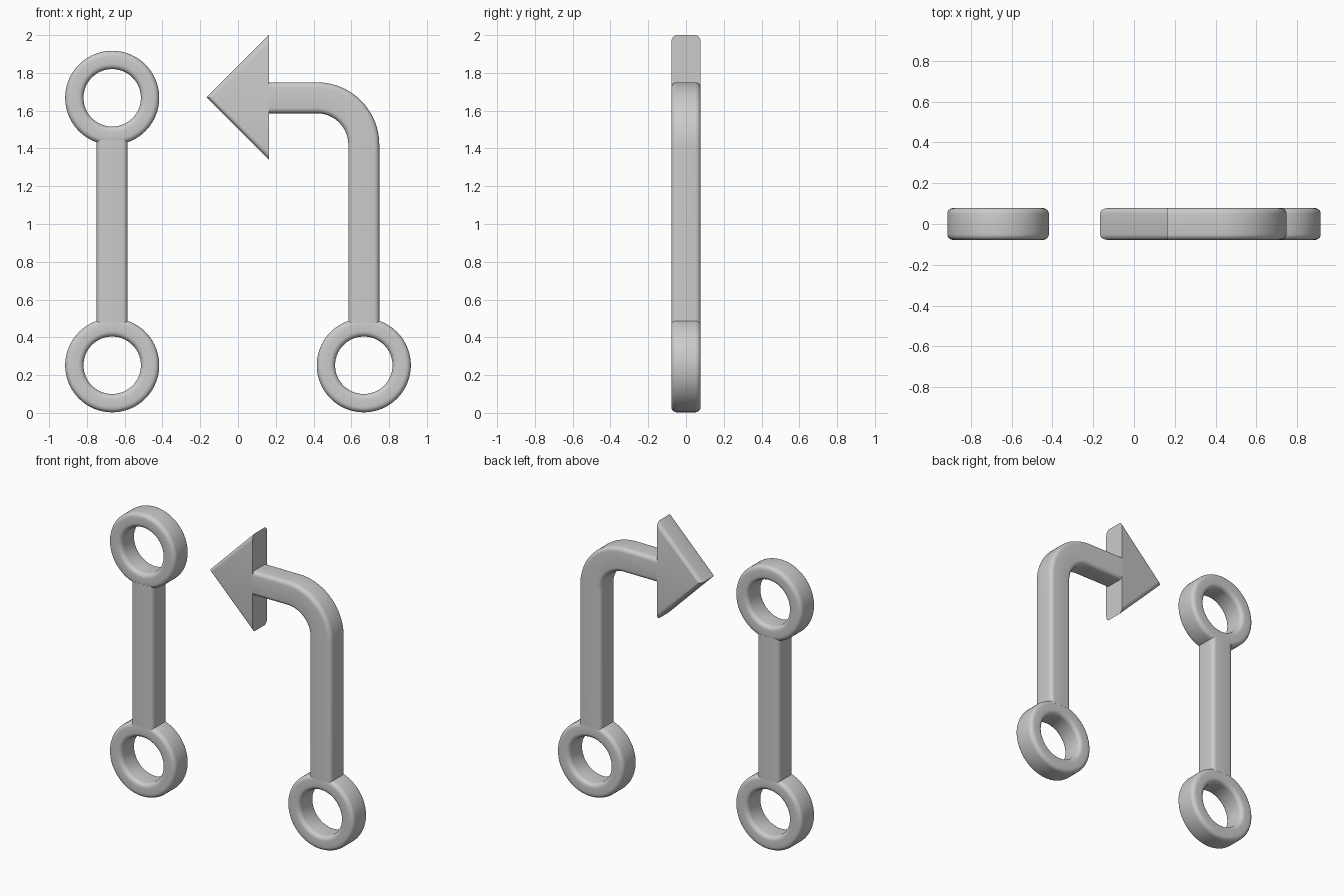
import bpy, bmesh, math

if "Cube" in bpy.data.objects:
    bpy.data.objects.remove(bpy.data.objects["Cube"])

D = 0.078      # half depth
R = 0.028      # edge rounding
X = 0.666      # column offset from centre
HW = 0.082     # half width of the bars


def rounded_rect(hw, hd, r, seg=5):
    """Cross-section points (across, depth) of a rounded rectangle."""
    pts = []
    for i, (sx, sy) in enumerate([(1, 1), (-1, 1), (-1, -1), (1, -1)]):
        for k in range(seg + 1):
            a = math.pi / 2 * (i + k / seg)
            pts.append((sx * (hw - r) + r * math.cos(a), sy * (hd - r) + r * math.sin(a)))
    return pts


def finish(name, bm):
    bmesh.ops.recalc_face_normals(bm, faces=bm.faces)
    me = bpy.data.meshes.new(name)
    bm.to_mesh(me)
    bm.free()
    ob = bpy.data.objects.new(name, me)
    bpy.context.collection.objects.link(ob)
    bpy.ops.object.select_all(action='DESELECT')
    ob.select_set(True)
    bpy.context.view_layer.objects.active = ob
    bpy.ops.object.shade_smooth_by_angle(angle=math.radians(35))
    return ob


def sweep(name, path, hw, closed=False):
    """Sweep the section along (x, z, angle) stations; angle is the across direction."""
    bm = bmesh.new()
    section = rounded_rect(hw, D, R)
    rings = [[bm.verts.new((x + u * math.cos(a), v, z + u * math.sin(a))) for u, v in section]
             for x, z, a in path]
    n = len(section)
    for i in range(len(rings) if closed else len(rings) - 1):
        p, q = rings[i], rings[(i + 1) % len(rings)]
        for j in range(n):
            bm.faces.new((p[j], p[(j + 1) % n], q[(j + 1) % n], q[j]))
    if not closed:
        bm.faces.new(rings[0])
        bm.faces.new(rings[-1])
    return finish(name, bm)


# Rings
outer, inner = 0.249, 0.152
mid = (outer + inner) / 2
for name, cx, cz in [("ring_lower_left", -X, 0.252), ("ring_upper_left", -X, 1.668),
                     ("ring_lower_right", X, 0.252)]:
    path = [(cx + mid * math.cos(t), cz + mid * math.sin(t), t)
            for t in (2 * math.pi * k / 96 for k in range(96))]
    sweep(name, path, (outer - inner) / 2, closed=True)

# Straight bar
sweep("straight_bar", [(-X, 0.475, 0), (-X, 1.445, 0)], HW)

# Bent bar
cx, cz, rad = 0.418, 1.42, 0.248
bend = [(cx + rad * math.cos(t), cz + rad * math.sin(t), t)
        for t in (math.pi / 2 * k / 24 for k in range(25))]
sweep("bent_bar", [(X, 0.475, 0)] + bend + [(0.16, cz + rad, math.pi / 2)], HW)

# Arrow head with its sloping edges rounded
bm = bmesh.new()
tri = [(-0.167, 1.67), (0.163, 1.34), (0.163, 2.0)]
front = bm.faces.new([bm.verts.new((x, -D, z)) for x, z in tri])
ext = bmesh.ops.extrude_face_region(bm, geom=[front])
for v in ext["geom"]:
    if isinstance(v, bmesh.types.BMVert):
        v.co.y = D
slopes = [e for e in bm.edges
          if abs(e.verts[0].co.y - e.verts[1].co.y) < 1e-5
          and abs(e.verts[0].co.x - e.verts[1].co.x) > 0.1]
bmesh.ops.recalc_face_normals(bm, faces=bm.faces)
bmesh.ops.bevel(bm, geom=slopes, offset=R, segments=5, profile=0.5, affect='EDGES')
finish("arrow_head", bm)
